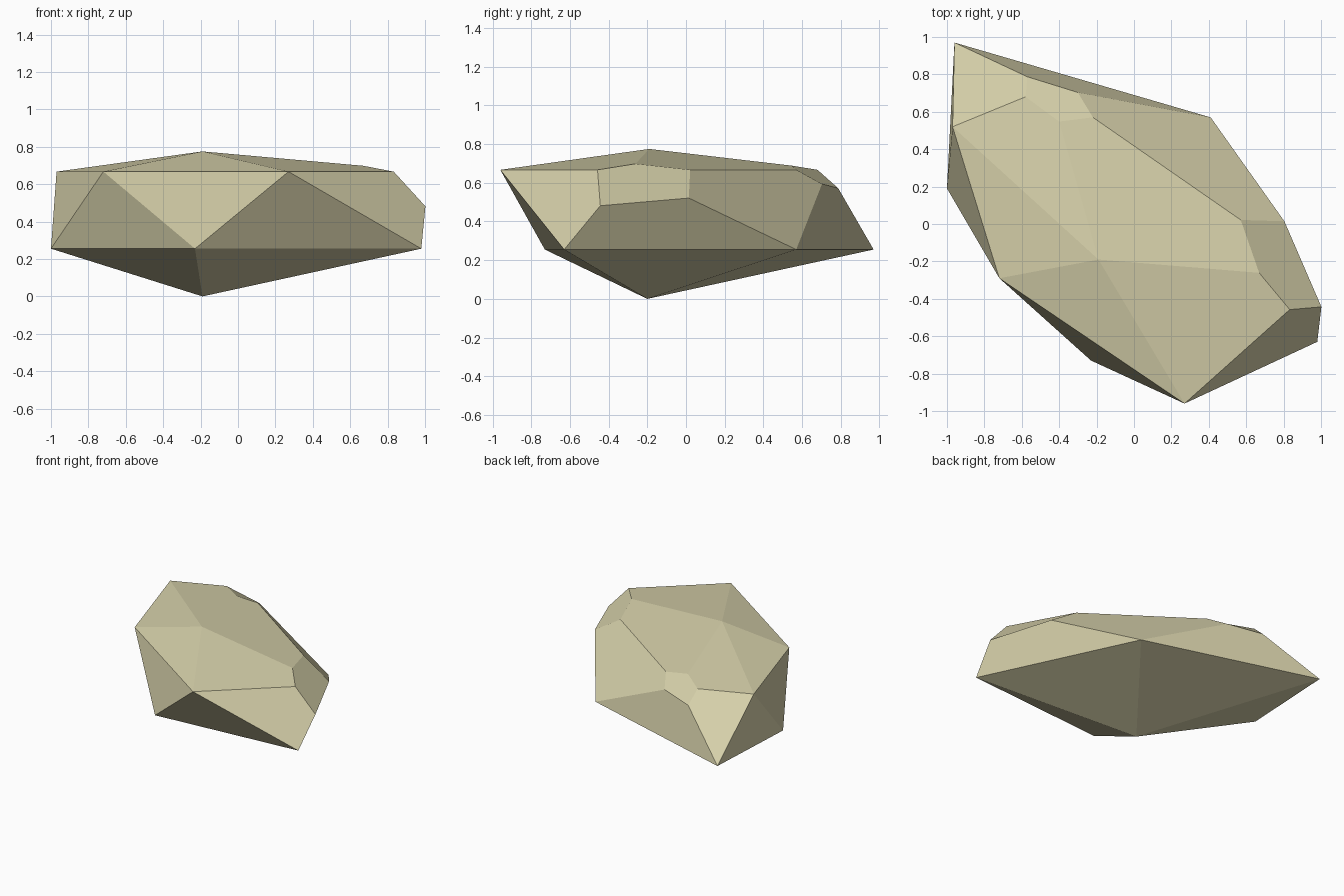
import bpy
import bmesh
from mathutils import Vector

cube = bpy.data.objects.get("Cube")
if cube:
    bpy.data.objects.remove(cube, do_unlink=True)

# Stretched twenty-sided stone: two poles and two rings of five corners
LOW_Z, HIGH_Z = 0.255, 0.667
low_ring = [(-1.0, 0.19), (-0.23, -0.73), (0.98, -0.63), (0.41, 0.57), (-0.96, 0.97)]
high_ring = [(-0.72, -0.29), (0.27, -0.96), (1.02, -0.29), (-0.453, 0.732), (-0.97, 0.52)]

corners = {"top": Vector((-0.19, -0.19, 0.775)), "bottom": Vector((-0.19, -0.2, 0.0))}
for i in range(5):
    corners["low", i] = Vector((*low_ring[i], LOW_Z))
    corners["high", i] = Vector((*high_ring[i], HIGH_Z))

# Chipped corners: how far along each edge the chip reaches, in order round the corner
chips = {
    ("high", 2): {("high", 1): 0.25, ("low", 2): 0.45, ("low", 3): 0.354,
                  ("high", 3): 0.305, "top": 0.29},
    ("high", 3): {("high", 2): 0.158, ("low", 3): 0.177, ("low", 4): 0.231,
                  ("high", 4): 0.245, "top": 0.2},
}

# Triangles of the unchipped stone
triangles = []
for i in range(5):
    j = (i + 1) % 5
    triangles += [
        ("bottom", ("low", j), ("low", i)),
        ("top", ("high", i), ("high", j)),
        (("low", i), ("low", j), ("high", i)),
        (("high", i), ("low", j), ("high", j)),
    ]

bm = bmesh.new()
made = {}


def vertex(corner, toward=None):
    """Return the vertex at a corner, or at its chip along the edge to a neighbour."""
    key = (corner, toward)
    if key not in made:
        point = corners[corner]
        if toward:
            point = point.lerp(corners[toward], chips[corner][toward])
        made[key] = bm.verts.new(point)
    return made[key]


# Stone faces, trimmed where they meet a chip
for tri in triangles:
    outline = []
    for k, corner in enumerate(tri):
        if corner in chips:
            outline += [vertex(corner, tri[k - 1]), vertex(corner, tri[(k + 1) % 3])]
        else:
            outline.append(vertex(corner))
    bm.faces.new(outline)

# Chip faces
for corner, reach in chips.items():
    bm.faces.new([vertex(corner, toward) for toward in reach])

bmesh.ops.recalc_face_normals(bm, faces=bm.faces[:])
mesh = bpy.data.meshes.new("rock")
bm.to_mesh(mesh)
bm.free()

# Sandy stone colour
sand = bpy.data.materials.new("sandy_stone")
sand.use_nodes = True
colour = (0.67, 0.63, 0.40, 1.0)
sand.diffuse_color = colour
sand.node_tree.nodes["Principled BSDF"].inputs["Base Color"].default_value = colour
mesh.materials.append(sand)

rock = bpy.data.objects.new("rock", mesh)
bpy.context.collection.objects.link(rock)
